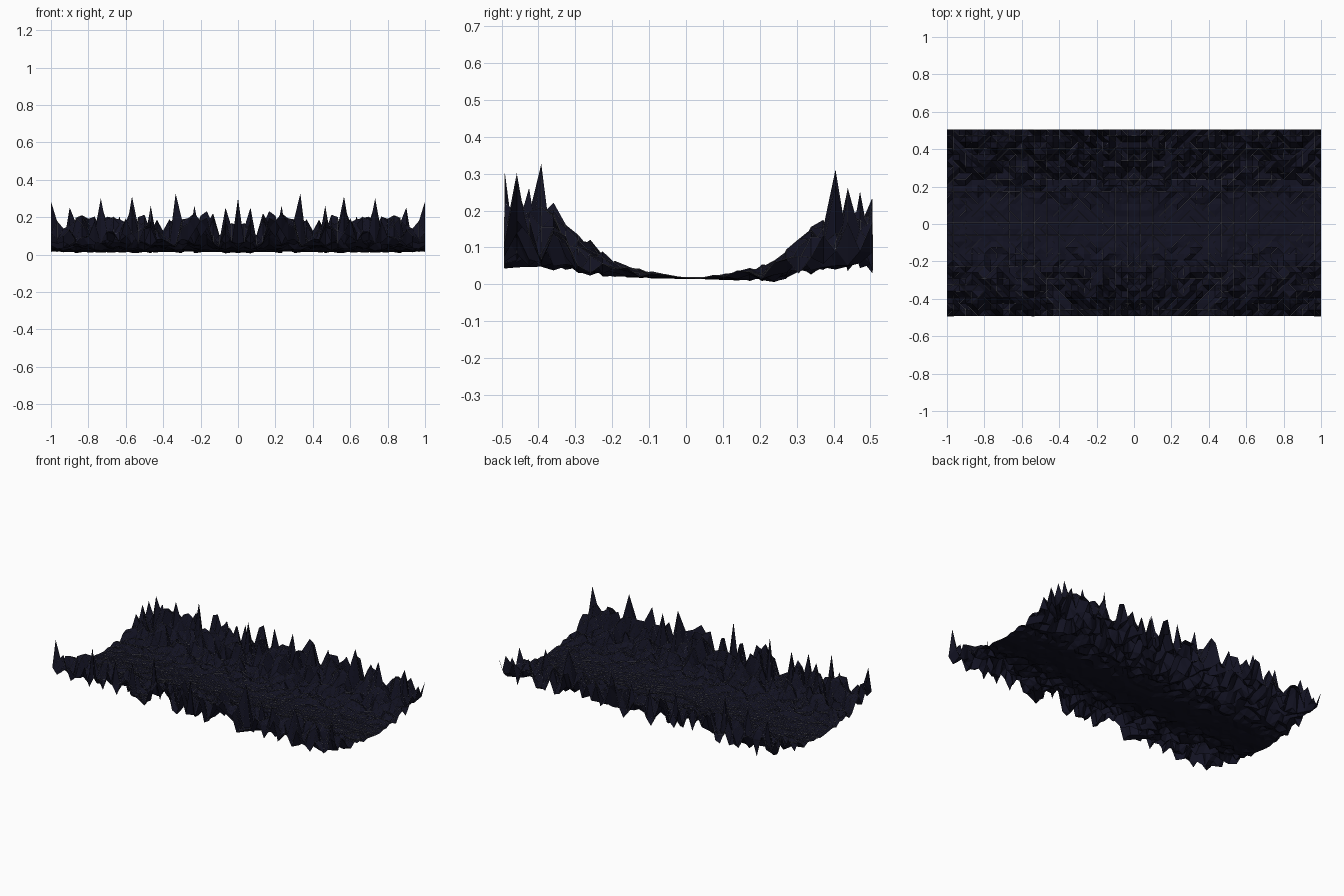
import bpy, bmesh, random, math

if "Cube" in bpy.data.objects:
    bpy.data.objects.remove(bpy.data.objects["Cube"])

random.seed(7)
NX, NY = 30, 30            # cells in half the length, cells across
Y0, Y1 = -0.492, 0.505

# Cross-section of the valley: y, lowest ground, highest ground
PROFILE = [(-0.5, 0.04, 0.26), (-0.4, 0.05, 0.27), (-0.35, 0.035, 0.22),
           (-0.3, 0.025, 0.145), (-0.25, 0.022, 0.12), (-0.2, 0.018, 0.07),
           (-0.1, 0.016, 0.035), (0.02, 0.014, 0.016), (0.1, 0.012, 0.03),
           (0.2, 0.006, 0.05), (0.25, 0.004, 0.075), (0.3, 0.02, 0.12),
           (0.35, 0.028, 0.19), (0.4, 0.04, 0.22), (0.51, 0.03, 0.25)]

# Tall summits on one half: x, y, z (mirrored to the other half)
PEAKS = [(0.33, -0.40, 0.325), (0.56, 0.41, 0.31), (0.0, -0.492, 0.30),
         (0.99, -0.46, 0.28), (0.75, 0.41, 0.27), (0.72, -0.46, 0.30),
         (0.9, 0.44, 0.25), (0.45, -0.43, 0.26), (0.24, 0.44, 0.26),
         (0.08, 0.47, 0.25), (0.15, -0.36, 0.22), (0.56, -0.46, 0.26)]


def limits(y):
    for (a, l0, h0), (b, l1, h1) in zip(PROFILE, PROFILE[1:]):
        if y <= b:
            t = (y - a) / (b - a)
            return l0 + (l1 - l0) * t, h0 + (h1 - h0) * t
    return PROFILE[-1][1:]


def material(name, colour):
    m = bpy.data.materials.new(name)
    m.diffuse_color = colour
    m.use_nodes = True
    m.node_tree.nodes["Principled BSDF"].inputs["Base Color"].default_value = m.diffuse_color
    return m


# Rough height field, partly smoothed
raw = [[random.random() for _ in range(NY + 3)] for _ in range(NX + 3)]


def rough(i, j):
    around = (raw[i][j] + raw[i + 1][j] + raw[i][j + 1] + raw[i + 1][j + 1]) / 4
    t = 0.5 * raw[i][j] + 0.5 * around
    return max(0.0, min(1.0, (t - 0.12) * 1.25)) ** 1.3


heights = {}
for i in range(NX + 1):
    for j in range(NY + 1):
        lo, hi = limits(Y0 + (Y1 - Y0) * j / NY)
        heights[i, j] = lo + (hi - lo) * rough(i, j)
for x, y, z in PEAKS:
    i, j = round(x * NX), round((y - Y0) / (Y1 - Y0) * NY)
    heights[i, j] = z

# Half of the ground mesh, mirrored across x
bm = bmesh.new()
grid = {}
for (i, j), z in heights.items():
    grid[i, j] = bm.verts.new((i / NX, Y0 + (Y1 - Y0) * j / NY, z))
for i in range(NX):
    for j in range(NY):
        bm.faces.new((grid[i, j], grid[i + 1, j], grid[i + 1, j + 1], grid[i, j + 1]))
bmesh.ops.triangulate(bm, faces=bm.faces[:], quad_method='BEAUTY')
bmesh.ops.mirror(bm, geom=bm.verts[:] + bm.edges[:] + bm.faces[:],
                 axis='X', merge_dist=0.0005)
bmesh.ops.recalc_face_normals(bm, faces=bm.faces[:])
if sum(f.normal.z for f in bm.faces) < 0:
    bmesh.ops.reverse_faces(bm, faces=bm.faces[:])
mesh = bpy.data.meshes.new("valley_ground")
bm.to_mesh(mesh)
bm.free()
mesh.materials.append(material("ground_dark", (0.006, 0.006, 0.016, 1)))
ground = bpy.data.objects.new("valley_ground", mesh)
bpy.context.collection.objects.link(ground)

# Thin grid lines lying on the upper surface
line_mesh = mesh.copy()
line_mesh.materials.clear()
line_mesh.materials.append(material("line_grey", (0.22, 0.22, 0.26, 1)))
lines = bpy.data.objects.new("grid_lines", line_mesh)
bpy.context.collection.objects.link(lines)
wire = lines.modifiers.new("lines", 'WIREFRAME')
wire.thickness = 0.0014
wire.offset = 1
wire.use_even_offset = False
wire.use_boundary = True
